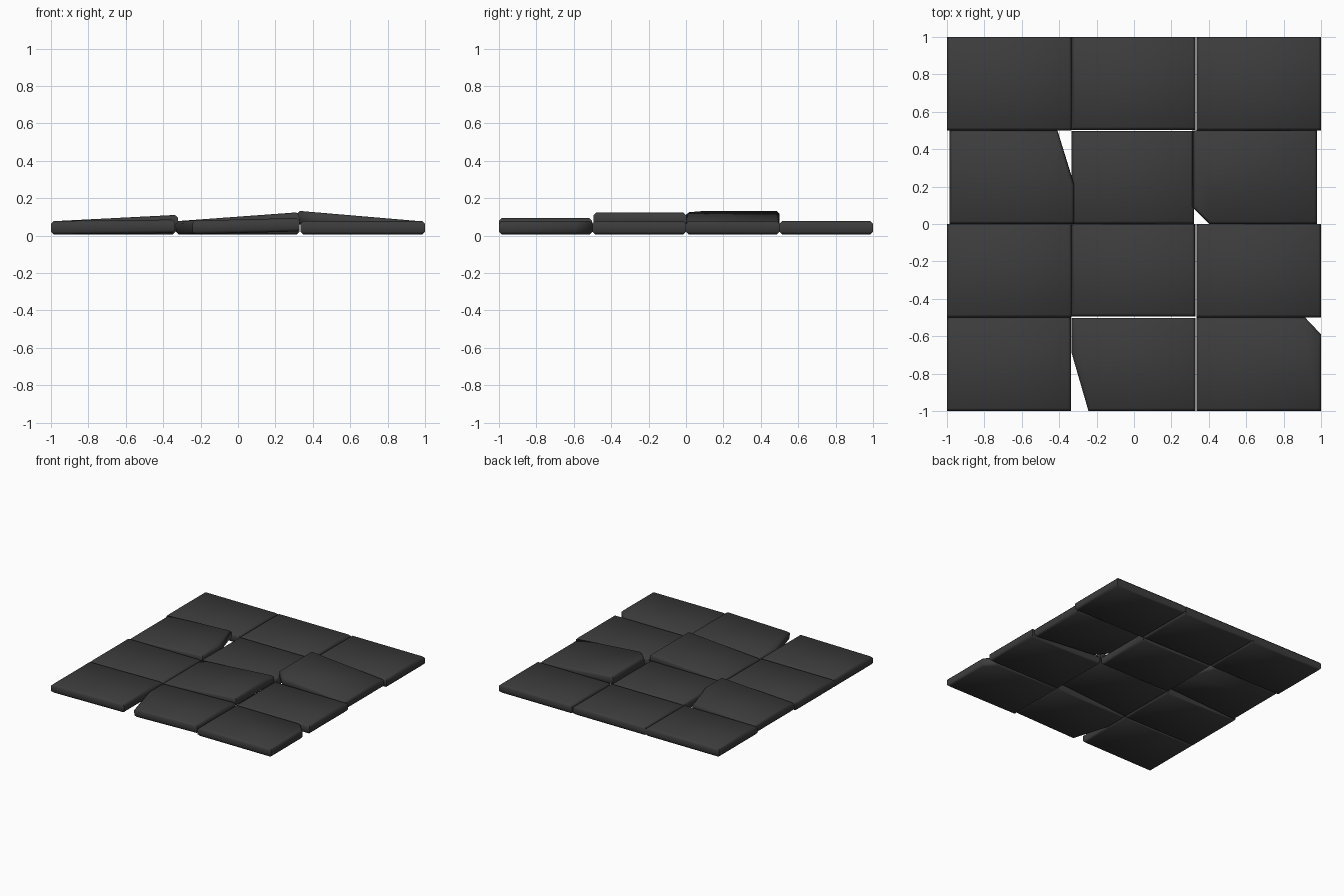
import bpy, bmesh, math

if "Cube" in bpy.data.objects:
    bpy.data.objects.remove(bpy.data.objects["Cube"])

mat = bpy.data.materials.new("dark_slate")
mat.diffuse_color = (0.045, 0.045, 0.045, 1)
mat.use_nodes = True
mat.node_tree.nodes["Principled BSDF"].inputs["Base Color"].default_value = mat.diffuse_color

T = 0.072      # slab thickness
BEVEL = 0.015  # chamfer on upper and lower rims


def slab(name, x0, x1, y0, y1, slope=0.0, cut=None):
    """Chamfered paving slab; cut=(corner, dx, dy) breaks one corner off."""
    cx, cy = (x0 + x1) / 2, (y0 + y1) / 2
    outline = []
    for i, (x, y) in enumerate([(x0, y0), (x1, y0), (x1, y1), (x0, y1)]):
        if cut and cut[0] == i:
            sx, sy = (1 if x < cx else -1), (1 if y < cy else -1)
            a, b = (x + sx * cut[1], y), (x, y + sy * cut[2])
            outline += [b, a] if i in (0, 2) else [a, b]
        else:
            outline.append((x, y))
    bm = bmesh.new()
    base = bm.faces.new([bm.verts.new((x - cx, y - cy, -T / 2)) for x, y in outline])
    ext = bmesh.ops.extrude_face_region(bm, geom=[base])
    for v in ext["geom"]:
        if isinstance(v, bmesh.types.BMVert):
            v.co.z += T
    bmesh.ops.recalc_face_normals(bm, faces=bm.faces)
    rims = [e for e in bm.edges if abs(e.verts[0].co.z - e.verts[1].co.z) < 1e-5]
    bmesh.ops.bevel(bm, geom=rims, offset=BEVEL, segments=1, profile=0.5,
                    affect='EDGES', clamp_overlap=True)
    me = bpy.data.meshes.new(name)
    bm.to_mesh(me)
    bm.free()
    me.materials.append(mat)
    ob = bpy.data.objects.new(name, me)
    bpy.context.collection.objects.link(ob)
    # Tilt sideways, with the lower edge left resting near the ground
    ob.location = (cx, cy, 0.006 + T / 2 + abs(slope) * (x1 - x0) / 2 * 0.95)
    ob.rotation_euler.y = -math.atan(slope)
    bpy.context.view_layer.objects.active = ob
    ob.select_set(True)
    bpy.ops.object.shade_smooth_by_angle(angle=math.radians(50))
    ob.select_set(False)


A = 0.333
# Front row
slab("slab_front_left", -1, -0.337, -1, -0.5, 0.012)
slab("slab_front_middle", -A, 0.329, -1, -0.502, 0.025, (0, 0.09, 0.31))
slab("slab_front_right", A, 1, -1, -0.5, 0, (2, 0.085, 0.09))
# Second row
slab("slab_second_left", -1, -A, -0.5, 0)
slab("slab_second_middle", -A, 0.329, -0.494, 0, 0.073)
slab("slab_second_right", A, 1, -0.5, 0)
# Third row
slab("slab_third_left", -0.985, -0.32, 0, 0.5, 0.051, (2, 0.09, 0.29))
slab("slab_third_middle", -A, 0.322, 0, 0.496)
slab("slab_third_right", 0.312, 0.978, 0, 0.5, -0.085, (0, 0.09, 0.09))
# Back row
slab("slab_back_left", -1, -A, 0.5, 1)
slab("slab_back_middle", -A, 0.328, 0.503, 1)
slab("slab_back_right", 0.335, 1, 0.5, 1)
